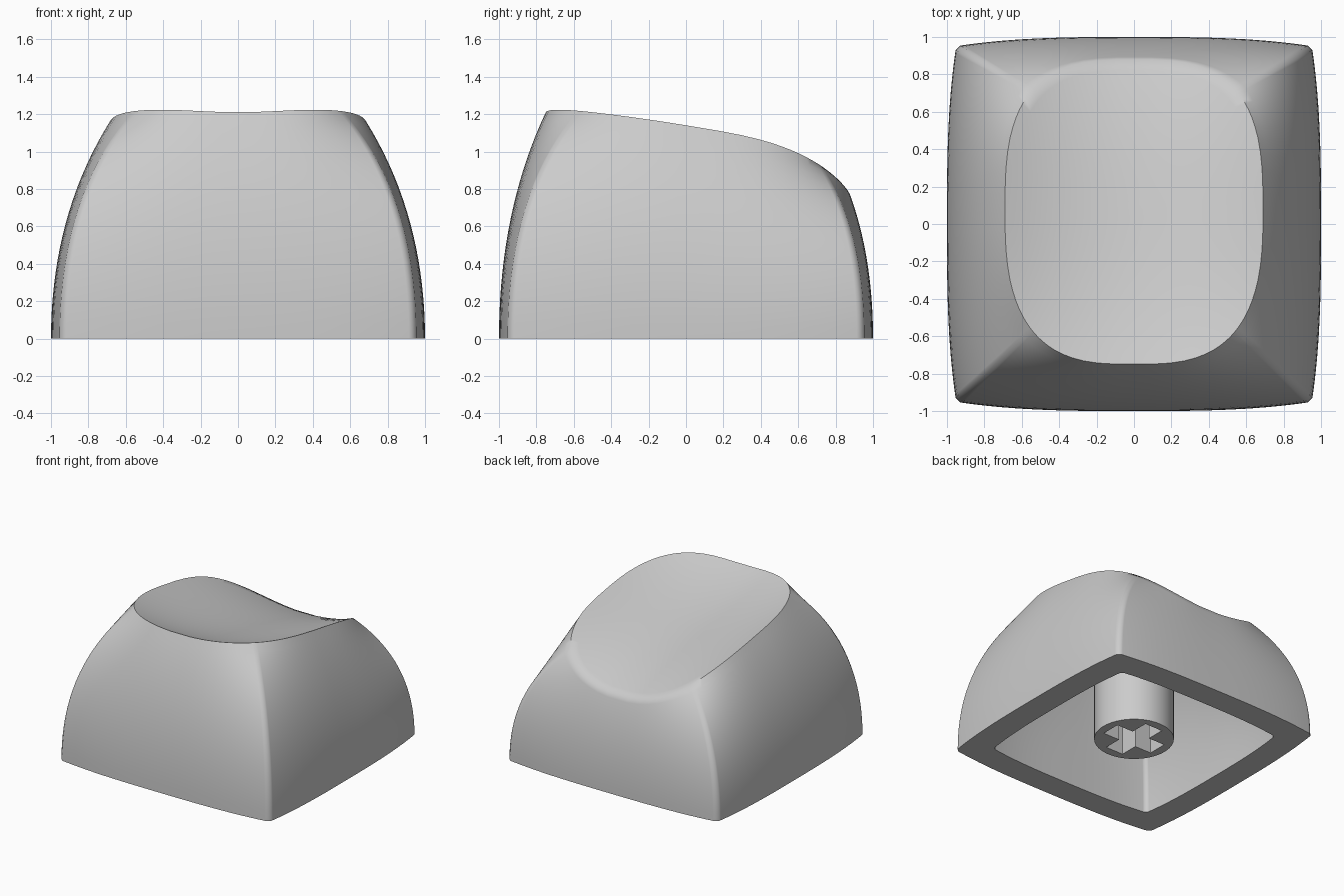
import bpy, bmesh
from math import sin, cos, pi, copysign, radians

cube = bpy.data.objects.get("Cube")
if cube:
    bpy.data.objects.remove(cube)

grey = bpy.data.materials.new("light grey plastic")
grey.use_nodes = True
grey.diffuse_color = (0.6, 0.6, 0.6, 1)
grey.node_tree.nodes["Principled BSDF"].inputs["Base Color"].default_value = (0.6, 0.6, 0.6, 1)

SIDE = 24          # points along each side
WALL, DISH = 18, 14  # rings up the wall and across the dish
THICK = 0.2        # shell thickness


def add_object(name, bm):
    bmesh.ops.recalc_face_normals(bm, faces=bm.faces)
    mesh = bpy.data.meshes.new(name)
    bm.to_mesh(mesh)
    bm.free()
    ob = bpy.data.objects.new(name, mesh)
    bpy.context.collection.objects.link(ob)
    mesh.materials.append(grey)
    return ob


def smooth(ob):
    bpy.ops.object.select_all(action='DESELECT')
    ob.select_set(True)
    bpy.context.view_layer.objects.active = ob
    bpy.ops.object.shade_smooth_by_angle(angle=radians(50))


def power(v, n):
    return copysign(abs(v) ** (2 / n), v)


def base_point(k, s, size):
    # Bulged square footprint
    x, y = size * (1 - 0.05 * abs(s) ** 3), size * 0.955 * s
    for _ in range(k):
        x, y = -y, x
    return x, y, 0


def dish_point(t, r, drop):
    # Scooped top: raised sides and front, rolling off at the back
    x = r * power(cos(t), 3)
    y = r * power(sin(t), 3 if sin(t) > 0 else 2.7)
    z = 0.985 - y * (0.165 + 0.06 * y * y) + x * x * (0.145 + 0.03 * y)
    return 0.69 * x, 0.065 + 0.815 * y, z - drop


def wall_point(low, high, s, f):
    # Convex wall, upright at the foot and fuller at the corners
    control = (low[0], low[1], (0.56 + 0.09 * s * s) * high[2])
    return [(1 - f) ** 2 * a + 2 * f * (1 - f) * b + f * f * c
            for a, b, c in zip(low, control, high)]


steps = [0.975 * sin(pi / 2 * (2 * (i + 0.5) / SIDE - 1)) for i in range(SIDE)]
spots = [(k, s, k * pi / 2 + s / 0.975 * pi / 4 * (1 - 1 / SIDE / 2))
         for k in range(4) for s in steps]


def surface(foot, rim, drop):
    # Rings from the foot up to the middle of the top
    rings = []
    for i in range(WALL + 1):
        rings.append([wall_point(base_point(k, s, foot), dish_point(t, rim, drop), s, i / WALL)
                      for k, s, t in spots])
    for i in range(1, DISH):
        rings.append([dish_point(t, rim * (1 - i / DISH), drop) for k, s, t in spots])
    return rings, dish_point(0, 0, drop)


# Hollow cap shell
bm = bmesh.new()
outer, top = surface(1, 1, 0)
cavity, ceiling = surface(0.79, 0.82, THICK)
rings = [[bm.verts.new(p) for p in ring] for ring in cavity[::-1] + outer]
count = len(spots)
for a, b in zip(rings, rings[1:]):
    for i in range(count):
        j = (i + 1) % count
        bm.faces.new((a[i], a[j], b[j], b[i]))
for ring, p in ((rings[0], ceiling), (rings[-1], top)):
    tip = bm.verts.new(p)
    for i in range(count):
        bm.faces.new((ring[i], ring[(i + 1) % count], tip))
smooth(add_object("cap_shell", bm))

# Round stem below the top, with a cross-shaped socket
bm = bmesh.new()
bmesh.ops.create_cone(bm, cap_ends=True, segments=64, radius1=0.3, radius2=0.3, depth=0.82)
bmesh.ops.translate(bm, verts=bm.verts, vec=(0, 0, 0.44))
stem = add_object("stem", bm)
bpy.context.view_layer.objects.active = stem
for size in ((0.46, 0.16, 0.9), (0.16, 0.46, 0.9)):
    bm = bmesh.new()
    bmesh.ops.create_cube(bm, size=1)
    bmesh.ops.scale(bm, verts=bm.verts, vec=size)
    cutter = add_object("socket_cutter", bm)
    cutter.hide_render = True
    cut = stem.modifiers.new("socket", 'BOOLEAN')
    cut.operation = 'DIFFERENCE'
    cut.solver = 'EXACT'
    cut.object = cutter
    bpy.ops.object.modifier_apply(modifier=cut.name)
    bpy.data.objects.remove(cutter)
smooth(stem)
